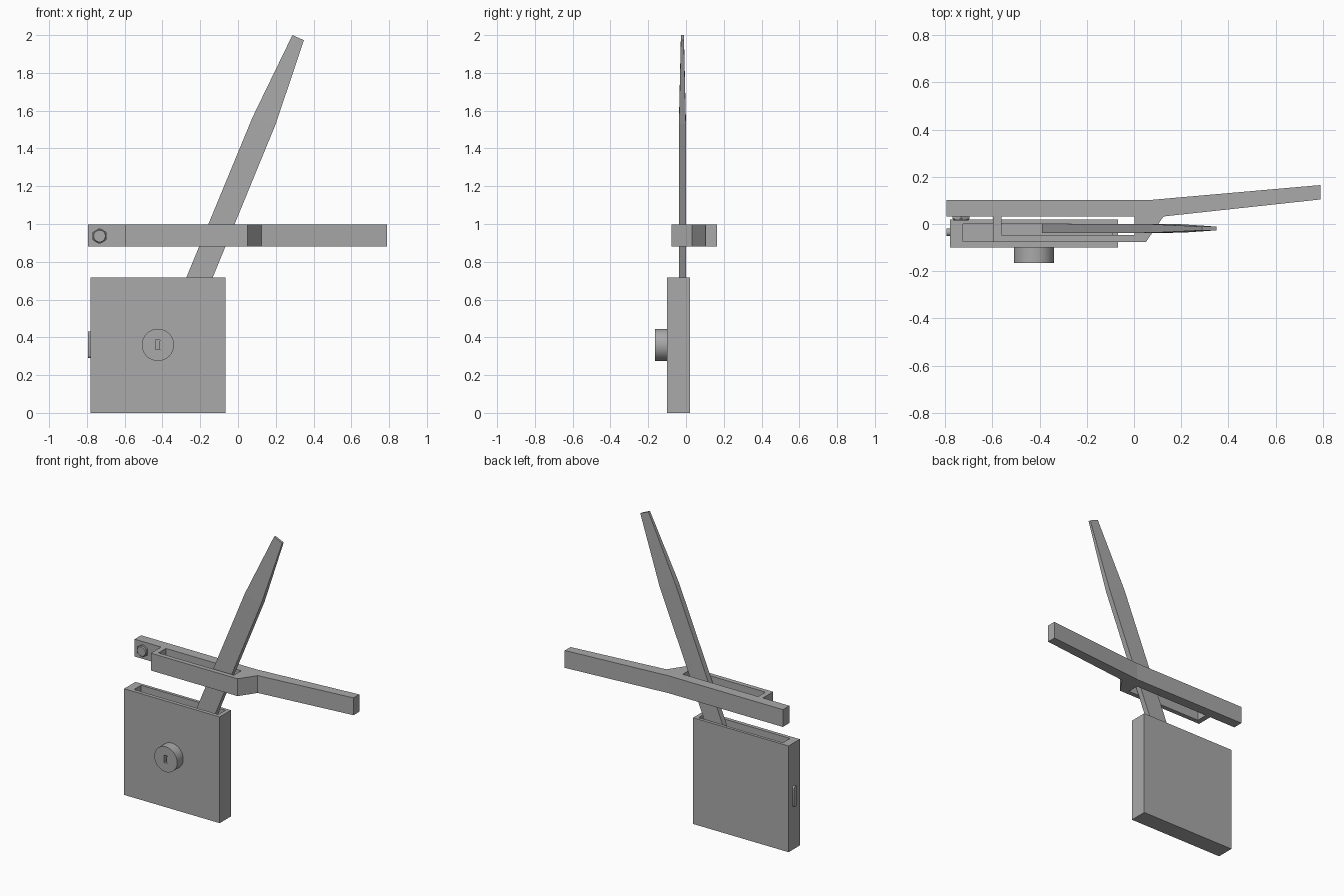
import bpy, bmesh, math
from mathutils import Vector

cube = bpy.data.objects.get("Cube")
if cube:
    bpy.data.objects.remove(cube)

grey = bpy.data.materials.new("plain grey")
grey.use_nodes = True
colour = (0.4, 0.4, 0.4, 1)
grey.diffuse_color = colour
grey.node_tree.nodes["Principled BSDF"].inputs["Base Color"].default_value = colour


def loft(name, *rings):
    """Solid skinned through rings of equal point count, capped at both ends."""
    bm = bmesh.new()
    loops = [[bm.verts.new(p) for p in ring] for ring in rings]
    n = len(loops[0])
    for a, b in zip(loops, loops[1:]):
        for i in range(n):
            j = (i + 1) % n
            bm.faces.new((a[i], a[j], b[j], b[i]))
    bm.faces.new(loops[0][::-1])
    bm.faces.new(loops[-1])
    bmesh.ops.recalc_face_normals(bm, faces=bm.faces)
    mesh = bpy.data.meshes.new(name)
    bm.to_mesh(mesh)
    bm.free()
    mesh.materials.append(grey)
    obj = bpy.data.objects.new(name, mesh)
    bpy.context.collection.objects.link(obj)
    return obj


def box(name, x0, x1, y0, y1, z0, z1):
    plan = [(x0, y0), (x1, y0), (x1, y1), (x0, y1)]
    return loft(name, *[[(x, y, z) for x, y in plan] for z in (z0, z1)])


def circle_y(x, y, z, r, n, turn=0.0):
    angles = [2 * math.pi * i / n + turn for i in range(n)]
    return [(x + r * math.cos(a), y, z + r * math.sin(a)) for a in angles]


def select(obj):
    bpy.ops.object.select_all(action='DESELECT')
    obj.select_set(True)
    bpy.context.view_layer.objects.active = obj


def cut(obj, cutter):
    select(obj)
    mod = obj.modifiers.new("cut", 'BOOLEAN')
    mod.operation = 'DIFFERENCE'
    mod.solver = 'EXACT'
    mod.object = cutter
    bpy.ops.object.modifier_apply(modifier=mod.name)
    bpy.data.objects.remove(cutter)


def smooth(obj):
    select(obj)
    bpy.ops.object.shade_smooth_by_angle(angle=math.radians(30))


# Lock housing, hollow and open at the top
housing = box("housing", -0.78, -0.067, -0.1, 0.02, 0, 0.717)
cut(housing, box("cavity", -0.724, -0.094, -0.075, 0, 0.03, 0.8))

# Lock cylinder with a recessed keyhole
cx, cz = -0.424, 0.36
barrel = loft("lock_cylinder", *[circle_y(cx, y, cz, 0.085, 48) for y in (-0.165, -0.098)])
keyhole = [(-0.012, -0.025), (0.012, -0.025), (0.005, -0.012), (0.005, 0.012),
           (0.012, 0.025), (-0.012, 0.025)]
cut(barrel, loft("keyhole", *[[(cx + x, y, cz + z) for x, z in keyhole] for y in (-0.2, -0.125)]))
smooth(barrel)

# Rounded tab on the right side of the housing
tab = []
for centre, start in ((0.415, 0), (0.305, math.pi)):
    for i in range(9):
        a = start + math.pi * i / 8
        tab.append((-0.035 + 0.015 * math.cos(a), centre + 0.015 * math.sin(a)))
smooth(loft("side_tab", *[[(x, y, z) for y, z in tab] for x in (-0.794, -0.778)]))

# Cranked guide bar with a long slot for the blade
plan = [(-0.794, 0.032), (-0.597, 0.032), (-0.597, -0.077), (0.05, -0.077),
        (0.125, 0.032), (0.79, 0.104), (0.79, 0.165), (0.06, 0.101), (-0.794, 0.101)]
guide = loft("guide_bar", *[[(x, y, z) for x, y in plan] for z in (0.88, 0.997)])
cut(guide, box("slot", -0.561, 0.002, -0.046, 0.032, 0.8, 1.1))

# Hex bolt with a chamfered head
bx, bz = -0.733, 0.936
bolt_head = loft("bolt_head", circle_y(bx, 0.034, bz, 0.042, 6, math.pi / 6),
                 circle_y(bx, 0.022, bz, 0.042, 6, math.pi / 6))
bolt_cap = loft("bolt_cap", circle_y(bx, 0.023, bz, 0.036, 24),
                circle_y(bx, 0.015, bz, 0.031, 24))
smooth(bolt_cap)

# Slanted blade, thinning and narrowing toward the tip
sections = [((-0.39, 0.435), (-0.27, 0.385), 0.019),
            ((0.077, 1.565), (0.2, 1.53), 0.018),
            ((0.288, 2.0), (0.349, 1.973), 0.008)]
rings = []
for (lx, lz), (rx, rz), half in sections:
    front, back = -0.019 - half, -0.019 + half
    rings.append([(lx, front, lz), (rx, front, rz), (rx, back, rz), (lx, back, lz)])
loft("blade", *rings)
